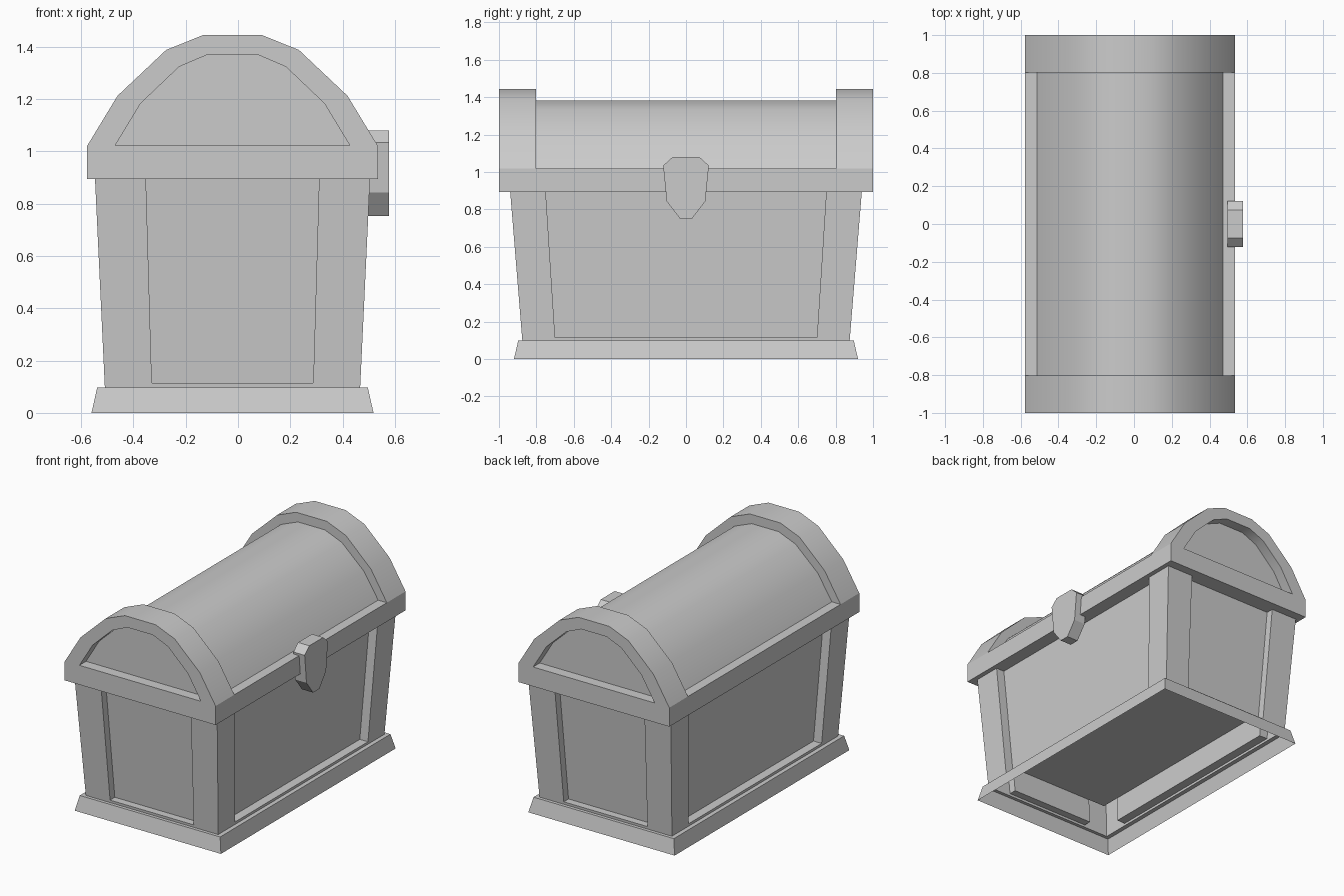
import bpy, bmesh, math

if "Cube" in bpy.data.objects:
    bpy.data.objects.remove(bpy.data.objects["Cube"], do_unlink=True)

CX = -0.021  # centre line of the box; the latch sticks out on +x

grey = bpy.data.materials.new("plain grey")
grey.use_nodes = True
grey.diffuse_color = (0.6, 0.6, 0.6, 1)
bsdf = grey.node_tree.nodes["Principled BSDF"]
bsdf.inputs["Base Color"].default_value = (0.6, 0.6, 0.6, 1)
bsdf.inputs["Roughness"].default_value = 0.8


def face(bm, pts):
    return bm.faces.new([bm.verts.new(p) for p in pts])


def finish(bm, name, smooth=False, cx=CX):
    """Weld, orient and turn a bmesh into an object."""
    bmesh.ops.remove_doubles(bm, verts=bm.verts, dist=1e-4)
    bmesh.ops.recalc_face_normals(bm, faces=bm.faces)
    bmesh.ops.translate(bm, verts=bm.verts, vec=(cx, 0, 0))
    mesh = bpy.data.meshes.new(name)
    bm.to_mesh(mesh)
    bm.free()
    mesh.materials.append(grey)
    ob = bpy.data.objects.new(name, mesh)
    bpy.context.collection.objects.link(ob)
    if smooth:
        bpy.ops.object.select_all(action='DESELECT')
        bpy.context.view_layer.objects.active = ob
        ob.select_set(True)
        bpy.ops.object.shade_smooth_by_angle(angle=math.radians(28))


def strip(bm, a, b, closed=False):
    """Quads between two point rows."""
    n = len(a)
    for i in range(n if closed else n - 1):
        j = (i + 1) % n
        face(bm, [a[i], a[j], b[j], b[i]])


def recessed(bm, outer, inner, push):
    """Flat frame around a panel that is sunk by the vector push."""
    sunk = [tuple(c + d for c, d in zip(p, push)) for p in inner]
    strip(bm, outer, inner)
    strip(bm, inner, sunk, closed=True)
    face(bm, sunk)


def rect(hx, hy, z):
    return [(-hx, -hy, z), (hx, -hy, z), (hx, hy, z), (-hx, hy, z)]


def arch(half):
    """Mirror the right half of a profile (listed bottom to top)."""
    return half + [(-x, z) for x, z in reversed(half)]


def at_y(profile, y):
    return [(x, y, z) for x, z in profile]


# Flared foot, an open skirt with a narrow ledge on top
bm = bmesh.new()
low, top = rect(0.539, 0.92, 0), rect(0.517, 0.897, 0.098)
strip(bm, low, top, True)
strip(bm, top, rect(0.488, 0.875, 0.098), True)
finish(bm, "foot")

# Tapered body with a sunken panel between corner posts on every side
END_DEPTH, SIDE_DEPTH = 0.05, 0.06
bm = bmesh.new()
X0, X1, Y0, Y1 = 0.488, 0.5255, 0.875, 0.94
ZB, ZP, ZT = 0.098, 0.115, 0.894
f = (ZP - ZB) / (ZT - ZB)
XP, YP = X0 + (X1 - X0) * f, Y0 + (Y1 - Y0) * f
for s in (-1, 1):
    recessed(bm,
             [(-X1, s * Y1, ZT), (-X0, s * Y0, ZB), (X0, s * Y0, ZB), (X1, s * Y1, ZT)],
             [(-0.331, s * Y1, ZT), (-0.3085, s * YP, ZP), (0.3085, s * YP, ZP), (0.331, s * Y1, ZT)],
             (0, -s * END_DEPTH, 0))
    recessed(bm,
             [(s * X1, -Y1, ZT), (s * X0, -Y0, ZB), (s * X0, Y0, ZB), (s * X1, Y1, ZT)],
             [(s * X1, -0.75, ZT), (s * XP, -0.70, ZP), (s * XP, 0.70, ZP), (s * X1, 0.75, ZT)],
             (-s * SIDE_DEPTH, 0, 0))
finish(bm, "body")

# Raised floor inside the open bottom
bm = bmesh.new()
face(bm, list(reversed(rect(0.434, 0.838, 0.283))))
finish(bm, "floor")

# Lid: rim between the two end bands
bm = bmesh.new()
RIM, SH = 0.556, 1.02
ring = [(-RIM, ZT), (RIM, ZT), (RIM, SH), (-RIM, SH)]
strip(bm, at_y(ring, -0.803), at_y(ring, 0.803), True)
finish(bm, "lid_rim")

# Lid: rounded end bands with sunken arched panels
band = arch([(RIM, SH), (0.4395, 1.212), (0.254, 1.387), (0.113, 1.444)])
panel = arch([(0.448, SH + 0.003), (0.351, 1.183), (0.204, 1.323), (0.094, 1.37)])
full = [(RIM, ZT)] + band + [(-RIM, ZT)]
for s, name in ((-1, "front_lid_band"), (1, "back_lid_band")):
    bm = bmesh.new()
    strip(bm, at_y(full, s * 0.803), at_y(full, s), True)
    face(bm, at_y(full, s * 0.803))
    recessed(bm, at_y(band, s), at_y(panel, s), (0, -s * 0.07, 0))
    # plain strip under the panel
    face(bm, at_y([full[0], band[0], panel[0], panel[-1], band[-1], full[-1]], s))
    finish(bm, name, smooth=True)

# Lid: barrel top between the bands
bm = bmesh.new()
barrel = arch([(0.492, SH), (0.388, 1.184), (0.224, 1.333), (0.099, 1.383)])
strip(bm, at_y(barrel, -0.803), at_y(barrel, 0.803))
finish(bm, "lid_barrel", smooth=True)

# Latch plate on the +x side
bm = bmesh.new()
shape = arch([(0.033, 0.752), (0.103, 0.843), (0.122, 1.034), (0.073, 1.079)])
back, front = ([(x, y, z) for y, z in shape] for x in (0.494, 0.577))
strip(bm, back, front, True)
face(bm, back)
face(bm, front)
finish(bm, "latch", cx=0)
